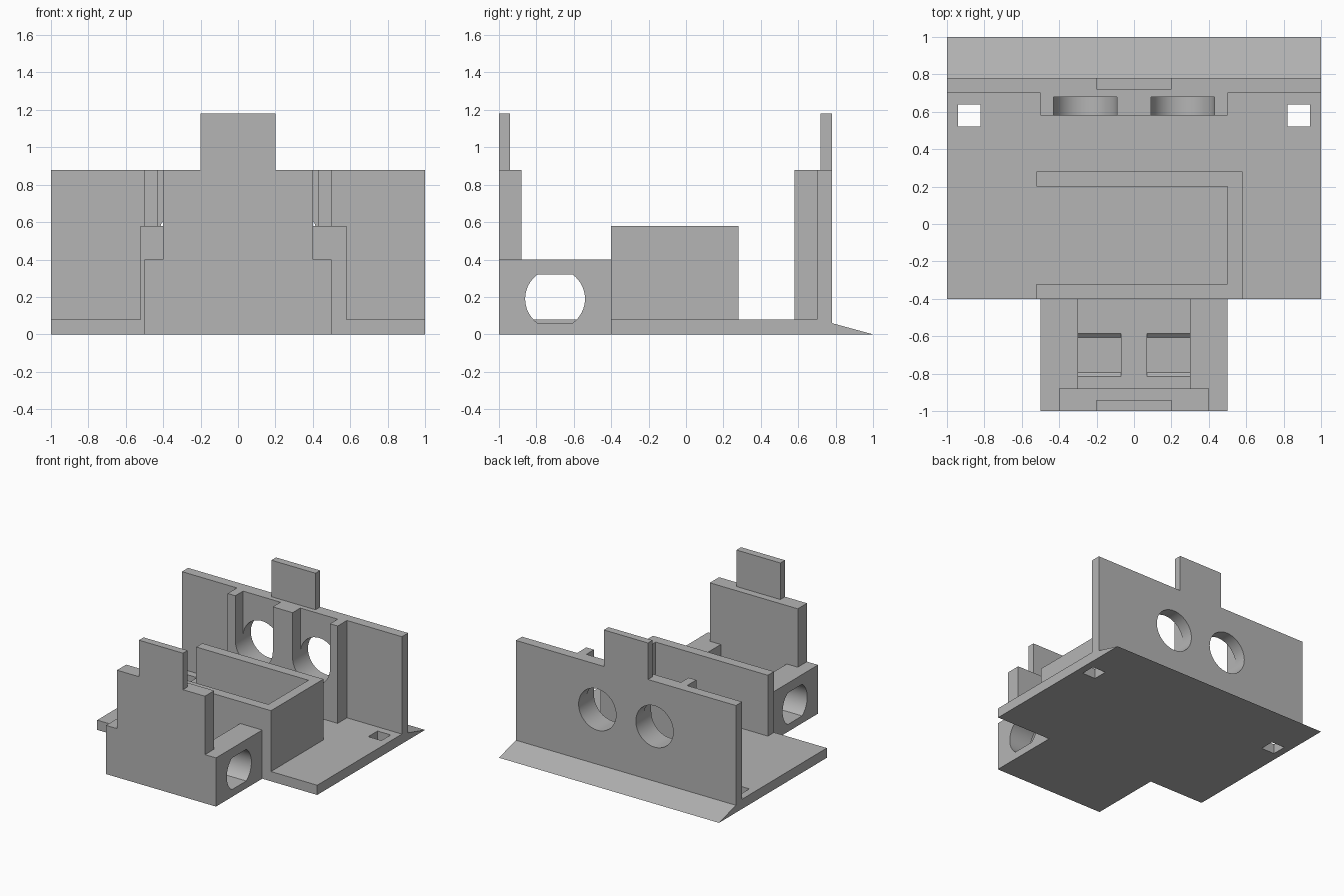
import bpy
import bmesh
import math
from mathutils import Vector

if "Cube" in bpy.data.objects:
    bpy.data.objects.remove(bpy.data.objects["Cube"])

grey = bpy.data.materials.new("plain grey")
grey.use_nodes = True
GREY = (0.46, 0.46, 0.46, 1)
grey.diffuse_color = GREY
grey.node_tree.nodes["Principled BSDF"].inputs["Base Color"].default_value = GREY


def extrude(name, outline, axis, start, end):
    """Extrude a 2D outline along an axis; outline holds the other two axes in order."""
    def place(p, t):
        co = list(p)
        co.insert("xyz".index(axis), t)
        return Vector(co)

    bm = bmesh.new()
    face = bm.faces.new([bm.verts.new(place(p, start)) for p in outline])
    ext = bmesh.ops.extrude_face_region(bm, geom=[face])
    moved = [g for g in ext["geom"] if isinstance(g, bmesh.types.BMVert)]
    shift = place((0, 0), end - start)
    bmesh.ops.translate(bm, verts=moved, vec=shift)
    bmesh.ops.recalc_face_normals(bm, faces=bm.faces)
    mesh = bpy.data.meshes.new(name)
    bm.to_mesh(mesh)
    bm.free()
    mesh.materials.append(grey)
    obj = bpy.data.objects.new(name, mesh)
    bpy.context.collection.objects.link(obj)
    return obj


def rect(a0, a1, b0, b1):
    return [(a0, b0), (a1, b0), (a1, b1), (a0, b1)]


def block(name, x0, x1, y0, y1, z0, z1):
    return extrude(name, rect(x0, x1, y0, y1), "z", z0, z1)


def arc(cx, cy, r, start, end, steps):
    angles = [math.radians(start + (end - start) * i / steps) for i in range(steps + 1)]
    return [(cx + r * math.cos(a), cy + r * math.sin(a)) for a in angles]


def carve(obj, cutters):
    """Subtract each cutter, bake the result and delete the cutter."""
    for cutter in cutters:
        mod = obj.modifiers.new("carve", "BOOLEAN")
        mod.operation = "DIFFERENCE"
        mod.solver = "EXACT"
        mod.object = cutter
        cutter.hide_render = True
        deps = bpy.context.evaluated_depsgraph_get()
        baked = bpy.data.meshes.new_from_object(obj.evaluated_get(deps))
        obj.modifiers.clear()
        obj.data = baked
        bpy.data.objects.remove(cutter)


def smooth(obj):
    bpy.ops.object.select_all(action="DESELECT")
    obj.select_set(True)
    bpy.context.view_layer.objects.active = obj
    bpy.ops.object.shade_smooth_by_angle(angle=math.radians(25))


# Base plate with two square peg holes, and the ramp behind it
base = block("base_plate", -1, 1, -0.4, 0.78, 0, 0.08)
carve(base, [block("peg_cutter", s * 0.88 - 0.06, s * 0.88 + 0.06, 0.52, 0.64, -0.1, 0.2)
             for s in (-1, 1)])
extrude("rear_ramp", [(0.78, 0), (1, 0), (0.78, 0.06)], "x", -1, 1)

# Back wall with a thick middle, two round holes and slots open at the top
plan = [(-1, 0.78), (-1, 0.7), (-0.5, 0.7), (-0.5, 0.58),
        (0.5, 0.58), (0.5, 0.7), (1, 0.7), (1, 0.78)]
wall = extrude("back_wall", plan, "z", 0.08, 0.88)
R, CX, CZ = 0.17, 0.26, 0.51
for s in (-1, 1):
    x = s * CX
    hole = extrude("hole_cutter", arc(x, CZ, R, 0, 360, 48)[:-1], "y", 0.5, 0.9)
    slot = block("slot_cutter", x - R, x + R, 0.5, 0.68, CZ, 1)
    carve(wall, [hole, slot])
smooth(wall)
block("back_tab", -0.2, 0.2, 0.72, 0.78, 0.88, 1.18)

# Three-sided tray wall, open on one side
tray = [(-0.52, -0.4), (0.58, -0.4), (0.58, 0.28), (-0.52, 0.28),
        (-0.52, 0.2), (0.5, 0.2), (0.5, -0.32), (-0.52, -0.32)]
extrude("tray_wall", tray, "z", 0.08, 0.58)

# Nose box: open cavity, and a flat-topped round opening through each side
nose = block("nose_box", -0.5, 0.5, -1, -0.4, 0, 0.4)
carve(nose, [block("cavity_cutter", -0.3, 0.3, -0.88, -0.3, 0.08, 0.6)])
flat = math.degrees(math.asin(0.13 / 0.16))
port = (arc(-0.7, 0.19, 0.16, -flat, flat, 16)
        + arc(-0.7, 0.19, 0.16, 180 - flat, 180 + flat, 16))
carve(nose, [extrude("port_cutter", port, "x", s * 0.07, s * 0.6) for s in (-1, 1)])
smooth(nose)

# Upright front panel and its tab
block("front_panel", -0.4, 0.4, -1, -0.88, 0.4, 0.88)
block("front_tab", -0.2, 0.2, -1, -0.94, 0.88, 1.18)
